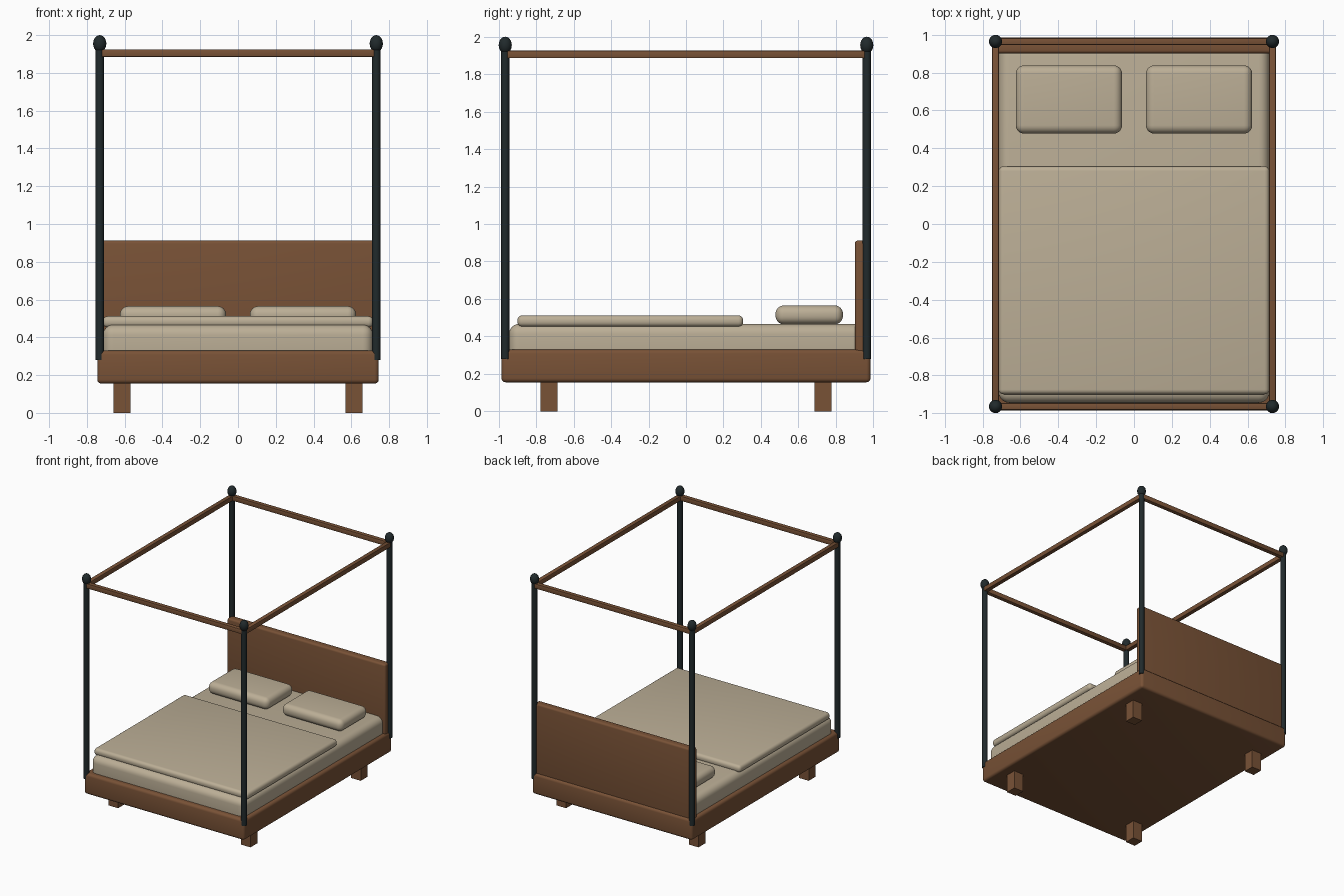
import bpy
import math

old = bpy.data.objects.get("Cube")
if old:
    bpy.data.objects.remove(old, do_unlink=True)


def make_material(name, rgb):
    mat = bpy.data.materials.new(name)
    mat.use_nodes = True
    color = (*rgb, 1.0)
    mat.diffuse_color = color
    mat.node_tree.nodes["Principled BSDF"].inputs["Base Color"].default_value = color
    return mat


wood = make_material("brown wood", (0.19, 0.084, 0.037))
linen = make_material("beige linen", (0.5, 0.425, 0.305))
iron = make_material("dark iron", (0.015, 0.023, 0.025))


def finish(obj, name, mat, angle=35):
    obj.name = name
    obj.data.materials.append(mat)
    bpy.ops.object.shade_smooth_by_angle(angle=math.radians(angle))
    return obj


def box(name, mat, x, y, z, bevel=0.0, segments=4):
    """Box from (min, max) ranges, with optionally rounded edges."""
    ranges = (x, y, z)
    bpy.ops.mesh.primitive_cube_add(size=1, location=[(a + b) / 2 for a, b in ranges])
    obj = bpy.context.object
    obj.scale = [b - a for a, b in ranges]
    bpy.ops.object.transform_apply(location=False, rotation=False, scale=True)
    if bevel:
        mod = obj.modifiers.new("rounded edges", "BEVEL")
        mod.width = bevel
        mod.segments = segments
        bpy.ops.object.modifier_apply(modifier=mod.name)
    return finish(obj, name, mat)


POST_X, POST_Y = 0.732, 0.965
RAIL = 0.018
RAIL_Z = (1.885, 1.925)

# Base and headboard
box("bed_base", wood, (-0.745, 0.745), (-0.985, 0.985), (0.155, 0.33), 0.022)
box("headboard", wood, (-0.735, 0.735), (0.902, 0.968), (0.28, 0.912), 0.016)

# Mattress and blanket
box("mattress", linen, (-0.715, 0.715), (-0.945, 0.945), (0.26, 0.467), 0.055, 6)
box("blanket", linen, (-0.715, 0.715), (-0.9, 0.305), (0.452, 0.512), 0.025)

for side, sx in (("left", 1), ("right", -1)):
    # Pillows
    box("pillow_" + side, linen, sorted((sx * 0.063, sx * 0.625)),
        (0.478, 0.838), (0.465, 0.565), 0.044, 6)

    # Side rails of the canopy
    box("canopy_rail_" + side, wood, (sx * POST_X - RAIL, sx * POST_X + RAIL),
        (-POST_Y, POST_Y), RAIL_Z, 0.004, 2)

    for end, sy in (("front", -1), ("back", 1)):
        corner = f"{end}_{side}"
        # Legs
        lx, ly = sx * 0.615, sy * 0.732
        box("leg_" + corner, wood, (lx - 0.045, lx + 0.045),
            (ly - 0.045, ly + 0.045), (0, 0.18))

        # Posts
        bottom, top = 0.28, 1.93
        bpy.ops.mesh.primitive_cylinder_add(
            vertices=16, radius=0.022, depth=top - bottom,
            location=(sx * POST_X, sy * POST_Y, (top + bottom) / 2))
        finish(bpy.context.object, "post_" + corner, iron)

        # Finials
        bpy.ops.mesh.primitive_uv_sphere_add(
            segments=20, ring_count=12, radius=1,
            location=(sx * POST_X, sy * POST_Y, 1.955))
        finial = bpy.context.object
        finial.scale = (0.035, 0.035, 0.045)
        bpy.ops.object.transform_apply(location=False, rotation=False, scale=True)
        finish(finial, "finial_" + corner, iron)

# Cross rails of the canopy
for end, sy in (("front", -1), ("back", 1)):
    box("canopy_rail_" + end, wood, (-POST_X, POST_X),
        (sy * POST_Y - RAIL, sy * POST_Y + RAIL), RAIL_Z, 0.004, 2)
